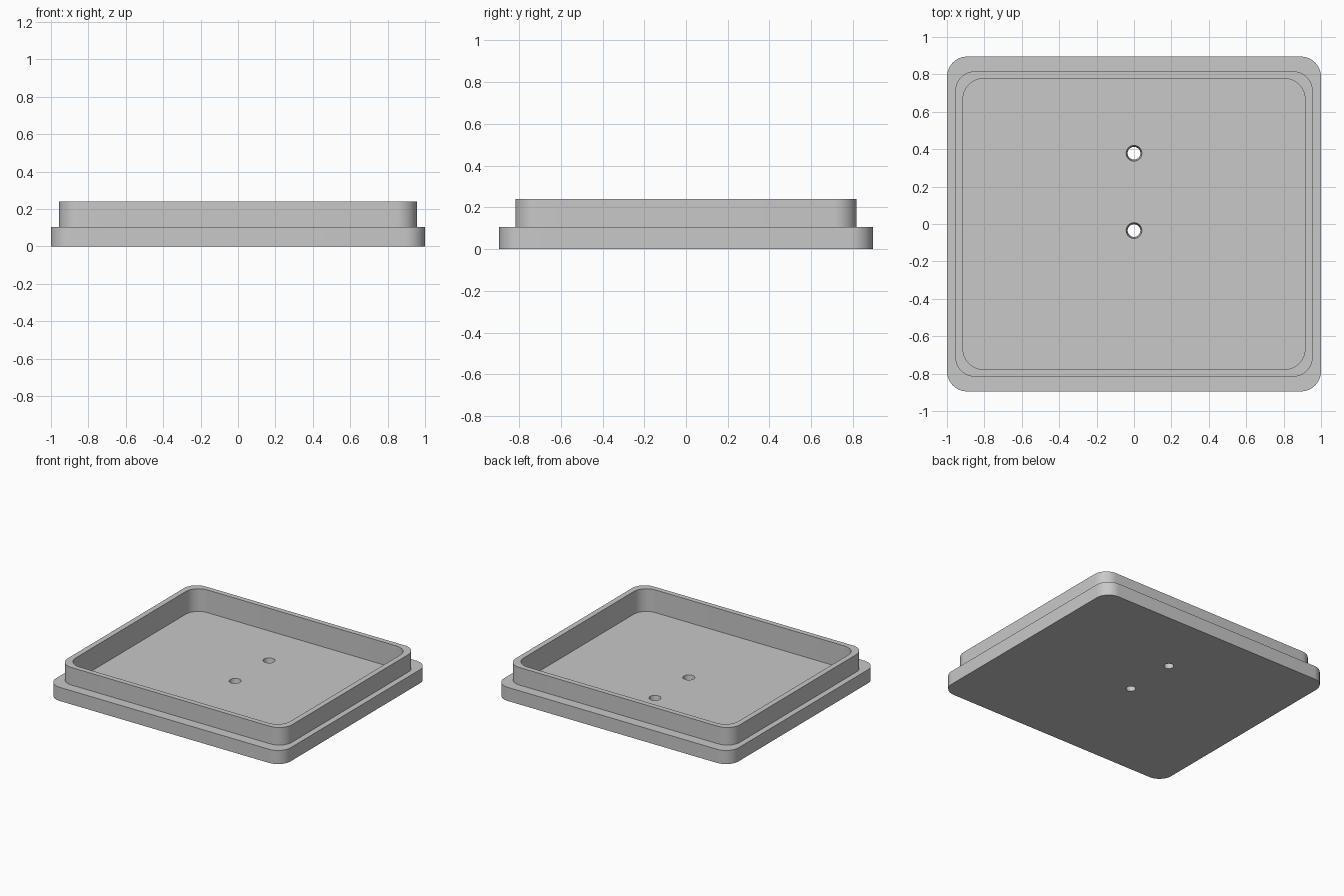
import bpy, bmesh, math

cube = bpy.data.objects.get("Cube")
if cube:
    bpy.data.objects.remove(cube, do_unlink=True)

grey = bpy.data.materials.new("plain_grey")
grey.use_nodes = True
colour = (0.58, 0.58, 0.58, 1)
grey.diffuse_color = colour
grey.node_tree.nodes["Principled BSDF"].inputs["Base Color"].default_value = colour

CORNER = 0.108
STEPS = 12
FLOOR = 0.065


def rounded_loop(bm, hx, hy, z):
    """Ring of vertices around a rounded rectangle."""
    ring = []
    for q, (sx, sy) in enumerate([(1, 1), (-1, 1), (-1, -1), (1, -1)]):
        for i in range(STEPS + 1):
            a = (q + i / STEPS) * math.pi / 2
            ring.append(bm.verts.new((sx * (hx - CORNER) + CORNER * math.cos(a),
                                      sy * (hy - CORNER) + CORNER * math.sin(a), z)))
    return ring


# Lid: flange, stepped rim and recessed floor, swept as one section
section = [(1.0, 0.895, 0), (1.0, 0.895, 0.105),
           (0.956, 0.817, 0.105), (0.956, 0.817, 0.24),
           (0.914, 0.777, 0.24), (0.914, 0.777, FLOOR)]
bm = bmesh.new()
rings = [rounded_loop(bm, *s) for s in section]
for low, high in zip(rings, rings[1:]):
    for i in range(len(low)):
        j = (i + 1) % len(low)
        bm.faces.new((low[i], low[j], high[j], high[i]))
bm.faces.new(rings[0][::-1])
bm.faces.new(rings[-1])
mesh = bpy.data.meshes.new("tray_lid")
bm.to_mesh(mesh)
bm.free()
mesh.materials.append(grey)
lid = bpy.data.objects.new("tray_lid", mesh)
bpy.context.collection.objects.link(lid)
bpy.context.view_layer.objects.active = lid

# Two tapered screw holes through the floor
for y in (0.378, -0.035):
    over = 0.02
    slope = 0.008 / FLOOR
    bpy.ops.mesh.primitive_cone_add(vertices=32, radius1=0.034 - over * slope,
                                    radius2=0.042 + over * slope,
                                    depth=FLOOR + 2 * over, location=(0, y, FLOOR / 2))
    cutter = bpy.context.object
    cutter.name = "hole_cutter"
    cutter.hide_render = True
    cutter.data.materials.append(grey)
    bpy.context.view_layer.objects.active = lid
    cut = lid.modifiers.new("screw_hole", "BOOLEAN")
    cut.operation = "DIFFERENCE"
    cut.solver = "EXACT"
    cut.object = cutter
    bpy.ops.object.modifier_apply(modifier=cut.name)
    bpy.data.objects.remove(cutter, do_unlink=True)

# Smooth corners with crisp edges
bpy.ops.object.select_all(action="DESELECT")
lid.select_set(True)
bpy.context.view_layer.objects.active = lid
bpy.ops.object.shade_smooth_by_angle(angle=math.radians(35))
